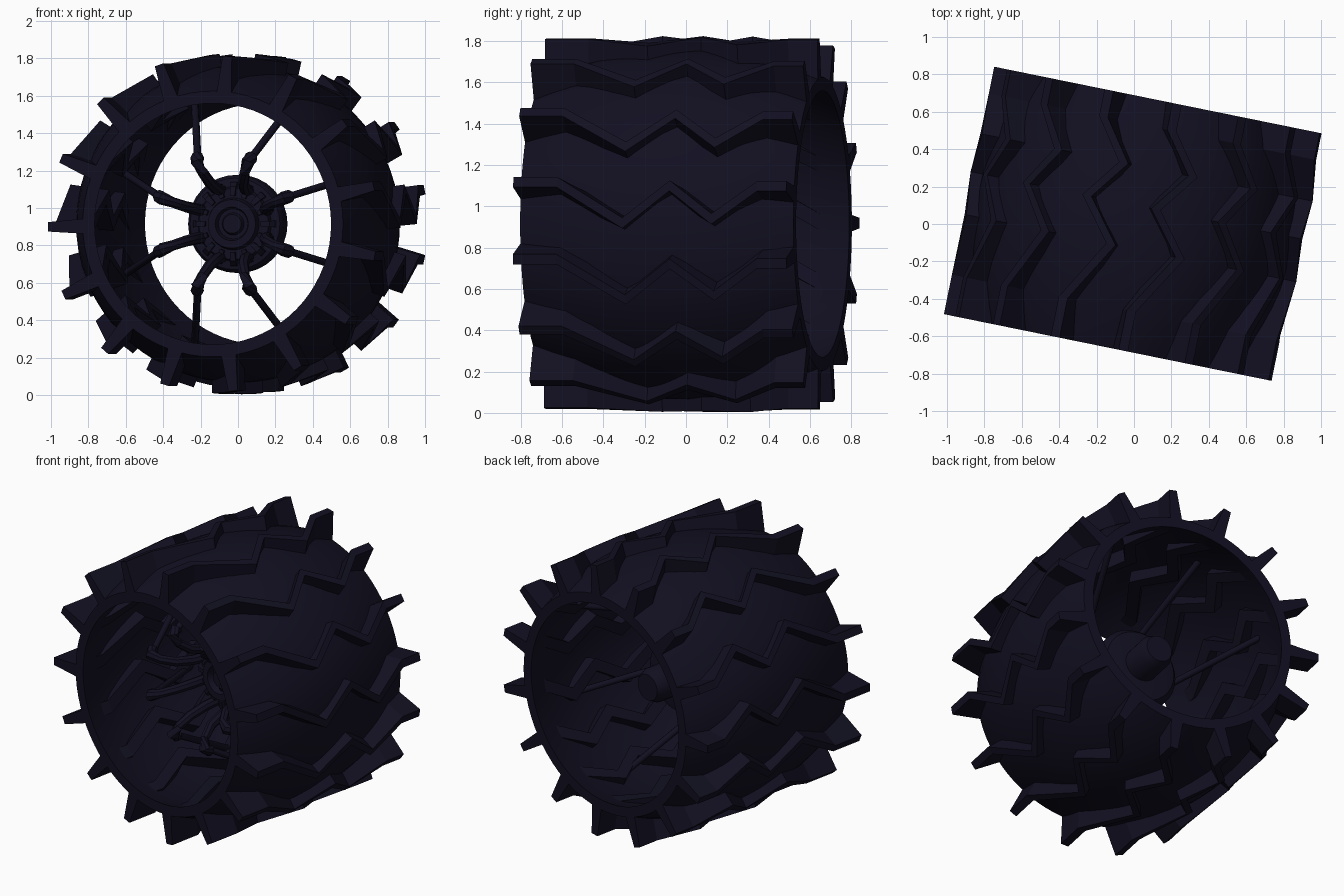
import bpy, bmesh
from math import sin, cos, pi, radians, sqrt
from mathutils import Matrix, Vector

if "Cube" in bpy.data.objects:
    bpy.data.objects.remove(bpy.data.objects["Cube"])

PLACE = Matrix.Translation((0, 0, 0.915)) @ Matrix.Rotation(radians(-11.5), 4, 'Z')
mat = bpy.data.materials.new("dark_metal")
mat.diffuse_color = (0.006, 0.005, 0.015, 1)
mat.use_nodes = True
mat.node_tree.nodes["Principled BSDF"].inputs["Base Color"].default_value = mat.diffuse_color


def P(r, t, a):
    """Wheel coordinates: radius, distance along axle, angle."""
    return Vector((r * cos(a), t, r * sin(a)))


def finish(bm, name, smooth=None):
    bmesh.ops.recalc_face_normals(bm, faces=bm.faces)
    me = bpy.data.meshes.new(name)
    bm.to_mesh(me)
    bm.free()
    me.transform(PLACE)
    me.materials.append(mat)
    ob = bpy.data.objects.new(name, me)
    bpy.context.collection.objects.link(ob)
    if smooth:
        bpy.context.view_layer.objects.active = ob
        ob.select_set(True)
        bpy.ops.object.shade_smooth_by_angle(angle=radians(smooth))
        ob.select_set(False)
    return ob


def skin(bm, rings, closed):
    """Bridge successive rings of points; cap the ends if open."""
    vs = [[bm.verts.new(p) for p in ring] for ring in rings]
    n, m = len(vs), len(vs[0])
    for i in range(n if closed else n - 1):
        a, b = vs[i], vs[(i + 1) % n]
        for j in range(m):
            bm.faces.new((a[j], a[(j + 1) % m], b[(j + 1) % m], b[j]))
    if not closed:
        bm.faces.new(vs[0])
        bm.faces.new(vs[-1])


def lathe(name, profile, seg, smooth=35):
    bm = bmesh.new()
    skin(bm, [[P(r, t, 2 * pi * i / seg) for r, t in profile] for i in range(seg)], True)
    return finish(bm, name, smooth)


def tube(bm, path, radii, sides=8):
    rings = []
    for i, p in enumerate(path):
        d = (path[min(i + 1, len(path) - 1)] - path[max(i - 1, 0)]).normalized()
        q = d.to_track_quat('Z', 'Y')
        rings.append([p + q @ Vector((radii[i] * cos(2 * pi * k / sides),
                                      radii[i] * sin(2 * pi * k / sides), 0))
                      for k in range(sides)])
    skin(bm, rings, False)


# Barrel-shaped hollow drum with flat annular rims
W = 0.675
ts = [-W + 2 * W * i / 14 for i in range(15)]
bulge = lambda t: 0.71 + 0.14 * (1 - (t / W) ** 2)
outer = [(bulge(t), t) for t in ts]
inner = [(bulge(t) - 0.065, t) for t in reversed(ts)]
lathe("drum", outer + inner, 72)

# Zigzag grip lugs, poking through the drum
zigzag = [(-W, 0), (-0.46, 0), (-0.13, 0.20), (0.10, 0.02), (0.31, 0.18), (0.53, 0.02), (W, 0.02)]
bm = bmesh.new()
for k in range(15):
    base = radians(13 + 24 * k)
    rings = []
    for t, u in zigzag:
        a = base - u / 0.9
        top = 0.90 + 0.012 * (abs(t) < 0.4)
        rings.append([P(0.70, t, a - 0.058), P(top, t, a - 0.028),
                      P(top, t, a + 0.028), P(0.70, t, a + 0.058)])
    skin(bm, rings, False)
finish(bm, "grip_lugs")

# Hub: stepped front disc and narrow rear axle
lathe("hub_disc", [(0.001, -0.16), (0.05, -0.16), (0.06, -0.13), (0.08, -0.13), (0.09, -0.17),
                   (0.13, -0.17), (0.14, -0.12), (0.19, -0.12), (0.20, -0.09), (0.245, -0.08),
                   (0.262, -0.05), (0.262, 0.04), (0.23, 0.08), (0.12, 0.1), (0.001, 0.1)], 32)
lathe("axle", [(0.001, 0.05), (0.11, 0.05), (0.11, 0.27), (0.085, 0.32), (0.001, 0.32)], 24)

# Raised blocks around the hub face
bm = bmesh.new()
for k in range(16):
    a = 2 * pi * k / 16
    skin(bm, [[P(r, t, a + s * 0.08) for r, t in
               ((0.15, -0.10), (0.15, -0.15), (0.2, -0.14), (0.225, -0.11), (0.225, -0.06))]
              for s in (-1, 1)], False)
finish(bm, "hub_blocks")

# Curved arms rising forward from the hub, and slanted spokes back to the drum
arms, spokes = bmesh.new(), bmesh.new()
for k in range(8):
    a = radians(22.5 + 45 * k)
    tube(arms, [P(r, t, a) for r, t in ((0.19, -0.07), (0.205, -0.2), (0.24, -0.31),
                                       (0.30, -0.385), (0.36, -0.41), (0.385, -0.37))],
         [0.032, 0.032, 0.03, 0.028, 0.036, 0.036])
    tube(spokes, [P(0.36, -0.40, a), P(0.785, 0.30, a)], [0.02, 0.02])
finish(arms, "spoke_arms", 40)
finish(spokes, "spokes", 50)
